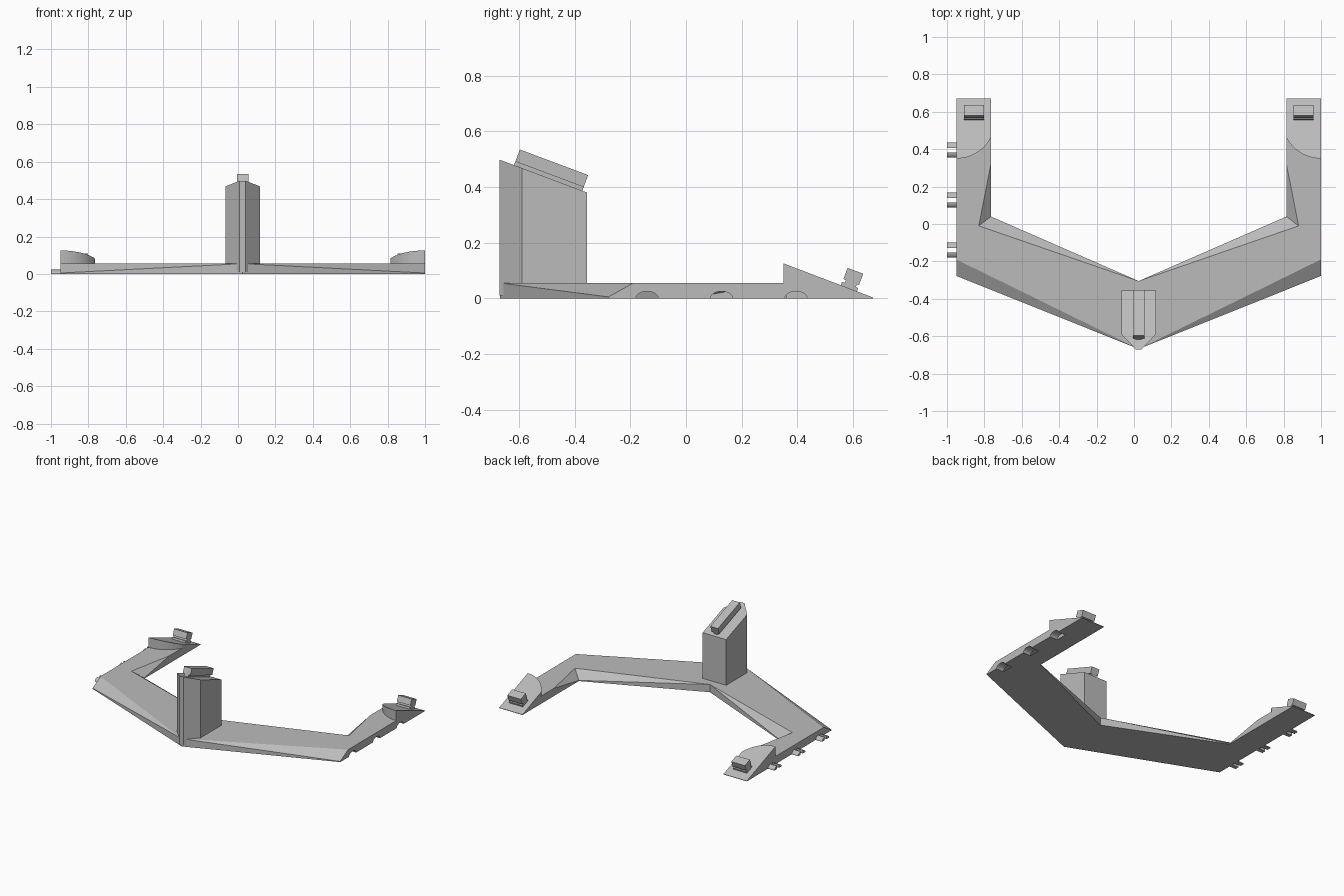
import bpy, bmesh, math
from mathutils import Vector, Matrix

if "Cube" in bpy.data.objects:
    bpy.data.objects.remove(bpy.data.objects["Cube"])

CX = 0.025                      # symmetry plane of the bracket
grey = bpy.data.materials.new("plain grey")
grey.diffuse_color = (0.5, 0.5, 0.5, 1)
grey.use_nodes = True
grey.node_tree.nodes["Principled BSDF"].inputs["Base Color"].default_value = grey.diffuse_color


def make(name, verts, faces, mirror=False):
    me = bpy.data.meshes.new(name)
    bm = bmesh.new()
    vs = [bm.verts.new(v) for v in verts]
    for f in faces:
        bm.faces.new([vs[i] for i in f])
    bmesh.ops.recalc_face_normals(bm, faces=bm.faces)
    bm.to_mesh(me)
    bm.free()
    ob = bpy.data.objects.new(name, me)
    bpy.context.collection.objects.link(ob)
    ob.location.x = CX
    me.materials.append(grey)
    if mirror:
        ob.modifiers.new("Mirror", 'MIRROR')
    return ob


def prism(name, low, high, mirror=False):
    n = len(low)
    faces = [list(range(n))[::-1], list(range(n, 2 * n))]
    faces += [[i, (i + 1) % n, n + (i + 1) % n, n + i] for i in range(n)]
    return make(name, low + high, faces, mirror)


# V-shaped base with tapered edges, one half mirrored
H = 0.055
V = dict(
    A=(0, -.668, 0), B=(.974, -.278, 0), C=(.974, .672, 0), D=(.79, .672, 0),
    E=(.79, .04, 0), F=(0, -.305, 0),
    a=(0, -.668, H), b=(.974, -.278, .005), c=(.974, .672, .003), d=(.79, .672, .003),
    e=(.79, .04, .005), f=(0, -.305, H),
    p=(.974, -.19, H), q=(.974, .527, H), r=(.79, .527, H), s=(.79, .32, H), t=(.855, -.01, H))
keys = list(V)
base = make("base", list(V.values()),
            [[keys.index(k) for k in f] for f in
             ("ABCDEF", "apqrstf", "ABba", "abp", "BCcqpb", "CDdc", "cdrq",
              "DEesrd", "ets", "EFfe", "fte")], True)

# rounded wedges at the arm ends
def slope(y):
    return 0.003 + 0.124 * (0.672 - y) / 0.326

R = 0.207
plan = [(.79, .672), (.974, .672)]
for i in range(13):
    a = math.asin(.184 / R) * i / 12
    plan.append((.974 - R * math.sin(a), .35 + R - R * math.cos(a)))
plan[-1] = (.79, plan[-1][1])
prism("end_wedge", [(x, y, 0) for x, y in plan], [(x, y, slope(y)) for x, y in plan], True)

# front column with pointed nose and sloping top
foot = [(-.0925, -.355), (-.0925, -.59), (-.016, -.67), (.016, -.67), (.0925, -.59), (.0925, -.355)]
prism("column", [(x, y, .01) for x, y in foot],
      [(x, y, .498 - .375 * (y + .67)) for x, y in foot])


# tilted blocks: x range, range along the slope, range away from the slope
def tilted(name, origin, angle, xr, ur, nr, mirror=False):
    u = Vector((0, math.cos(angle), -math.sin(angle)))
    n = Vector((0, math.sin(angle), math.cos(angle)))
    def corner(x, a, b):
        return tuple(Vector(origin) + Vector((x, 0, 0)) + u * a + n * b)
    loop = [(ur[0], nr[0]), (ur[1], nr[0]), (ur[1], nr[1]), (ur[0], nr[1])]
    return prism(name, [corner(xr[0], a, b) for a, b in loop],
                 [corner(xr[1], a, b) for a, b in loop], mirror)


# rail on top of the column
top = (0, -.618, .4785)
ang = math.atan(.375)
tilted("column_rail_neck", top, ang, (-.016, .016), (.0, .262), (-.01, .016))
tilted("column_rail_head", top, ang, (-.03, .03), (.0, .262), (.014, .06))

# clip blocks on the wedges
seat = (0, .585, slope(.585))
ang = math.atan(.124 / .326)
for part, ur, nr in (("foot", (-.031, .031), (-.005, .013)),
                     ("neck", (-.02, .022), (.01, .026)),
                     ("head", (-.03, .03), (.024, .067))):
    tilted("clip_" + part, seat, ang, (.828, .934), ur, nr, True)

# split tabs on the left side, matching notches cut in the right side
for y in (.395, .128, -.14):
    for s in (-1, 1):
        prof = [(s * .012, 0)]
        for i in range(9):
            a = math.acos(.3) * i / 8
            prof.append((s * .04 * math.cos(a), .024 * math.sin(a)))
        prof[-1] = (s * .012, prof[-1][1])
        prism("side_tab", [(-1.025, y + p, z) for p, z in prof],
              [(-.96, y + p, z) for p, z in prof])
    ring = [(.04 * math.cos(k * math.pi / 12), .025 * math.sin(k * math.pi / 12)) for k in range(24)]
    cut = prism("notch_cutter", [(.915, y + p, z) for p, z in ring],
                [(1.05, y + p, z) for p, z in ring])
    cut.hide_render = True
    cut.hide_set(True)
    targets = [base]
    if y > .3:
        targets.append(bpy.data.objects["end_wedge"])
    for t in targets:
        m = t.modifiers.new("Notch", 'BOOLEAN')
        m.operation = 'DIFFERENCE'
        m.solver = 'EXACT'
        m.object = cut
